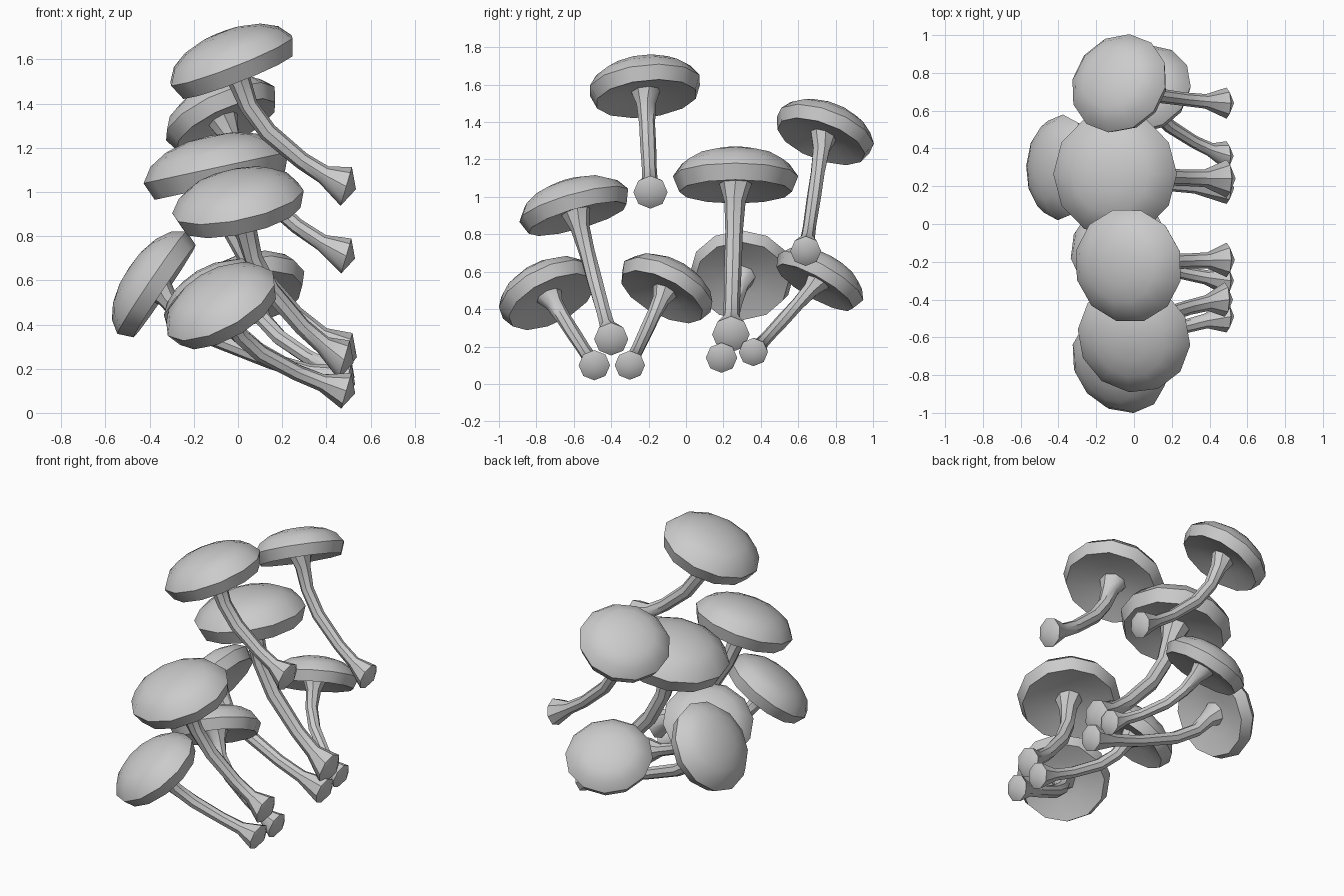
import bpy, bmesh, math
from mathutils import Vector

cube = bpy.data.objects.get("Cube")
if cube:
    bpy.data.objects.remove(cube)

grey = bpy.data.materials.new("plain_grey")
grey.use_nodes = True
colour = (0.6, 0.6, 0.6, 1)
grey.diffuse_color = colour
grey.node_tree.nodes["Principled BSDF"].inputs["Base Color"].default_value = colour


def loft(name, stations, sides):
    """Skin rings given as (centre, axis, radius); a zero radius is a point."""
    bm = bmesh.new()
    rings = []
    for centre, axis, radius in stations:
        if radius == 0:
            rings.append([bm.verts.new(centre)] * sides)
            continue
        turn = axis.to_track_quat('Z', 'Y')
        ring = []
        for i in range(sides):
            a = math.tau * i / sides
            ring.append(bm.verts.new(centre + turn @ Vector((math.cos(a), math.sin(a), 0)) * radius))
        rings.append(ring)
    for low, high in zip(rings, rings[1:]):
        for i in range(sides):
            j = (i + 1) % sides
            corners = list(dict.fromkeys((low[i], low[j], high[j], high[i])))
            if len(corners) > 2:
                bm.faces.new(corners)
    bmesh.ops.recalc_face_normals(bm, faces=bm.faces)
    mesh = bpy.data.meshes.new(name)
    bm.to_mesh(mesh)
    bm.free()
    mesh.materials.append(grey)
    obj = bpy.data.objects.new(name, mesh)
    bpy.context.collection.objects.link(obj)
    bpy.ops.object.select_all(action='DESELECT')
    obj.select_set(True)
    bpy.context.view_layer.objects.active = obj
    bpy.ops.object.shade_smooth_by_angle(angle=math.radians(42))


# Cap profile (radius, height) from the hollow underside over the lip to the crown
CAP = [(0, -0.1), (0.45, -0.13), (0.9, -0.25), (1, 0), (0.86, 0.2),
       (0.62, 0.34), (0.32, 0.42), (0, 0.44)]
# Stem bend (sideways share, drop share, radius share)
STEM = [(0, 0, 0.26), (0.05, 0.12, 0.17), (0.13, 0.32, 0.14),
        (0.3, 0.54, 0.14), (0.6, 0.78, 0.13), (0.8, 0.9, 0.14)]
FOOT_AXIS = Vector((0.96, 0, -0.28))


def mushroom(label, centre, axis, size, foot):
    centre, axis, foot = Vector(centre), Vector(axis).normalized(), Vector(foot)
    loft(label + "_cap", [(centre + axis * h * size, axis, r * size) for r, h in CAP], 12)

    # Stem bends outward, then flares into a rounded foot
    top = centre - axis * 0.12 * size
    span = foot - top
    path = [top + Vector((span.x * s, span.y * d, span.z * d)) for s, d, r in STEM]
    stations = [(path[0], axis, 0)]
    for i, point in enumerate(path):
        ahead = path[i + 1] if i + 1 < len(path) else foot
        tangent = -axis if i == 0 else ahead - path[i - 1]
        stations.append((point, tangent, STEM[i][2] * size))
    stations += [(foot, FOOT_AXIS, 0.3 * size), (foot + FOOT_AXIS * 0.15 * size, FOOT_AXIS, 0)]
    loft(label + "_stem", stations, 8)


# Label, cap rim centre, cap direction, cap radius, foot centre
mushroom("highest", (-0.03, -0.22, 1.595), (-0.36, -0.1, 0.92), 0.305, (0.49, -0.19, 1.025))
mushroom("upper_back", (-0.08, 0.745, 1.355), (-0.4, 0.32, 0.86), 0.275, (0.49, 0.64, 0.71))
mushroom("large_middle", (-0.1, 0.265, 1.11), (-0.21, 0, 0.97), 0.335, (0.49, 0.24, 0.265))
mushroom("middle_front", (0, -0.6, 0.955), (-0.2, -0.27, 0.94), 0.305, (0.48, -0.4, 0.24))
mushroom("low_front", (-0.08, -0.745, 0.495), (-0.45, -0.4, 0.8), 0.28, (0.49, -0.49, 0.1))
mushroom("low_centre", (-0.09, -0.1, 0.52), (-0.4, 0.42, 0.81), 0.27, (0.49, -0.3, 0.1))
mushroom("low_side", (-0.39, 0.3, 0.59), (-0.83, 0.04, 0.56), 0.28, (0.49, 0.19, 0.14))
mushroom("low_back", (0.05, 0.72, 0.57), (-0.25, 0.48, 0.84), 0.26, (0.49, 0.36, 0.17))
